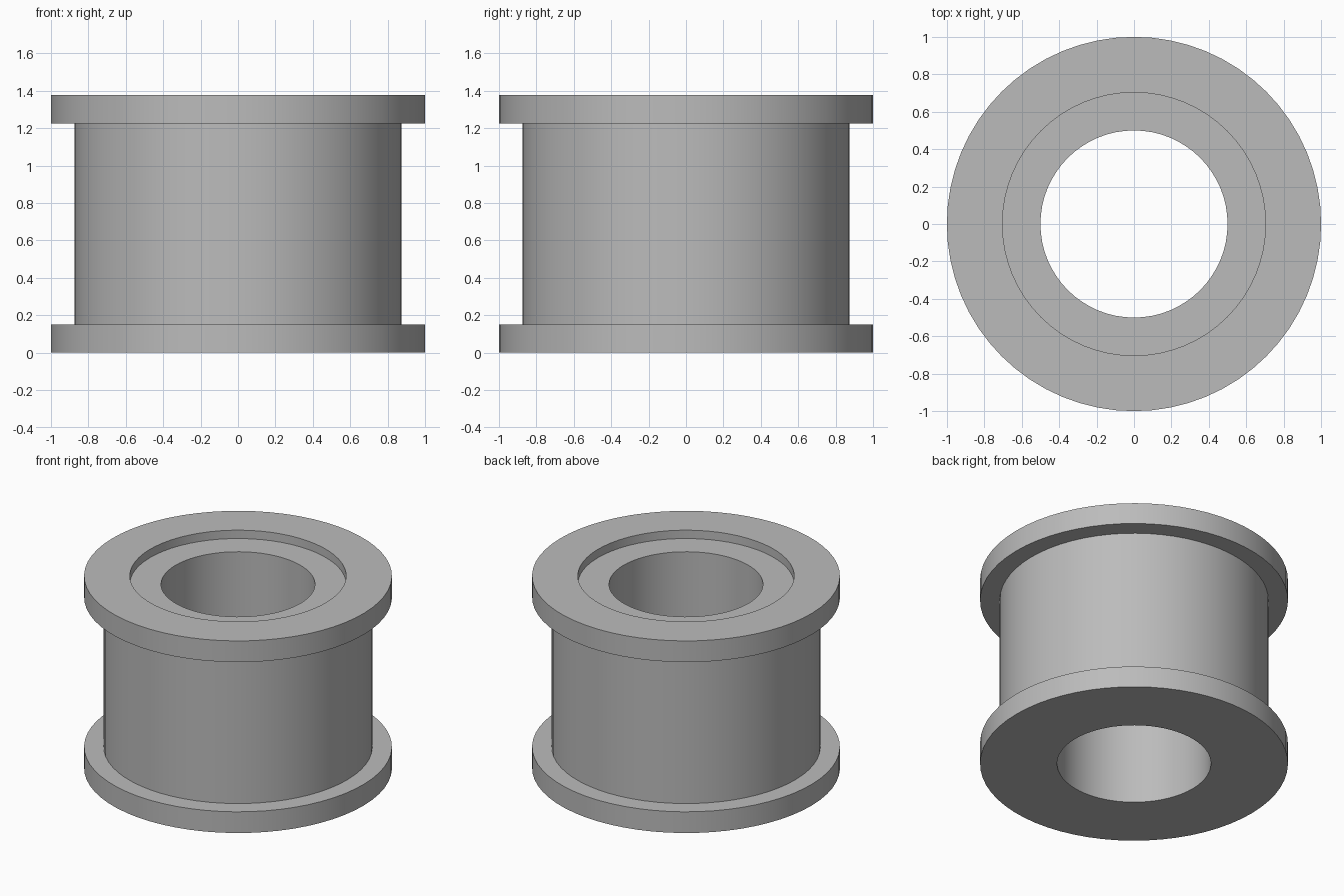
import bpy
import bmesh
import math

cube = bpy.data.objects.get("Cube")
if cube:
    bpy.data.objects.remove(cube, do_unlink=True)

SIDES = 64
HEIGHT = 1.377
FLANGE = 0.152
RECESS = 0.06
OUTER, BODY, POCKET, BORE = 1.0, 0.873, 0.703, 0.5

# Plain grey metal
grey = bpy.data.materials.new("grey_metal")
grey.use_nodes = True
colour = (0.5, 0.5, 0.5, 1)
grey.diffuse_color = colour
grey.node_tree.nodes["Principled BSDF"].inputs["Base Color"].default_value = colour


def lathe(name, profile):
    """Revolve a closed radius/height profile around the z axis."""
    bm = bmesh.new()
    rings = []
    for radius, z in profile:
        angles = [math.tau * i / SIDES for i in range(SIDES)]
        rings.append([bm.verts.new((radius * math.cos(a), radius * math.sin(a), z))
                      for a in angles])
    for ring, following in zip(rings, rings[1:] + rings[:1]):
        for i in range(SIDES):
            j = (i + 1) % SIDES
            bm.faces.new((ring[i], ring[j], following[j], following[i]))
    bmesh.ops.recalc_face_normals(bm, faces=bm.faces)
    mesh = bpy.data.meshes.new(name)
    bm.to_mesh(mesh)
    bm.free()
    mesh.materials.append(grey)
    obj = bpy.data.objects.new(name, mesh)
    bpy.context.collection.objects.link(obj)
    bpy.ops.object.select_all(action="DESELECT")
    obj.select_set(True)
    bpy.context.view_layer.objects.active = obj
    bpy.ops.object.shade_smooth_by_angle(angle=math.radians(30))
    return obj


# Flanged bushing: bore, lower flange, barrel, upper flange, recessed top
lathe("flanged_bushing", [
    (BORE, 0),
    (OUTER, 0),
    (OUTER, FLANGE),
    (BODY, FLANGE),
    (BODY, HEIGHT - FLANGE),
    (OUTER, HEIGHT - FLANGE),
    (OUTER, HEIGHT),
    (POCKET, HEIGHT),
    (POCKET, HEIGHT - RECESS),
    (BORE, HEIGHT - RECESS),
])
